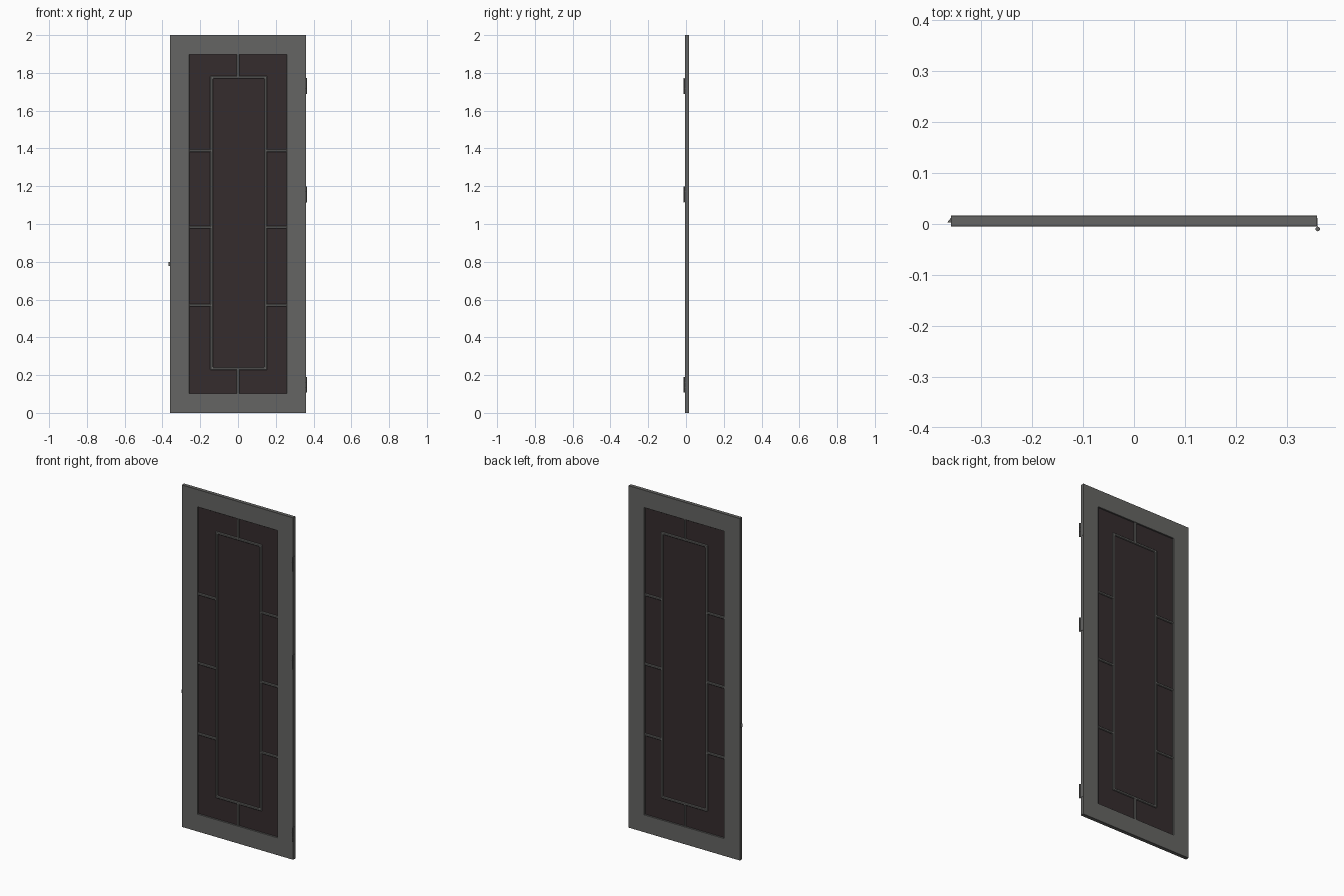
import bpy, bmesh, math

if "Cube" in bpy.data.objects:
    bpy.data.objects.remove(bpy.data.objects["Cube"])

Y0, Y1 = -0.005, 0.0165          # door slab front and back
YM = (Y0 + Y1) / 2


def material(name, color):
    m = bpy.data.materials.new(name)
    m.diffuse_color = color
    m.use_nodes = True
    m.node_tree.nodes["Principled BSDF"].inputs["Base Color"].default_value = m.diffuse_color
    return m


METAL = material("dark_grey_metal", (0.13, 0.13, 0.125, 1))
GLASS = material("dark_brown_panel", (0.035, 0.025, 0.027, 1))


def finish(name, bm, mat, bevel=0.0):
    bmesh.ops.recalc_face_normals(bm, faces=bm.faces)
    me = bpy.data.meshes.new(name)
    bm.to_mesh(me)
    bm.free()
    me.materials.append(mat)
    ob = bpy.data.objects.new(name, me)
    bpy.context.collection.objects.link(ob)
    if bevel:
        b = ob.modifiers.new("bevel", 'BEVEL')
        b.width, b.segments = bevel, 1
    return ob


def box(name, x0, x1, y0, y1, z0, z1, mat=METAL, bevel=0.0):
    bm = bmesh.new()
    bmesh.ops.create_cube(bm, size=1)
    for v in bm.verts:
        v.co = ((x0 + x1) / 2 + v.co.x * (x1 - x0),
                (y0 + y1) / 2 + v.co.y * (y1 - y0),
                (z0 + z1) / 2 + v.co.z * (z1 - z0))
    return finish(name, bm, mat, bevel)


def ring(name, x0, x1, z0, z1, w, y0, y1, bevel):
    """Rectangular frame with mitred corners, width w inwards."""
    bm = bmesh.new()
    loops = []
    for i, y in ((0, y0), (w, y0), (w, y1), (0, y1)):
        pts = ((x0 + i, z0 + i), (x1 - i, z0 + i), (x1 - i, z1 - i), (x0 + i, z1 - i))
        loops.append([bm.verts.new((x, y, z)) for x, z in pts])
    for a in range(4):
        p, q = loops[a], loops[(a + 1) % 4]
        for k in range(4):
            n = (k + 1) % 4
            bm.faces.new((p[k], p[n], q[n], q[k]))
    return finish(name, bm, METAL, bevel)


# Outer frame and recessed panel
ring("door_frame", -0.36, 0.36, 0, 2, 0.102, Y0, Y1, 0.0006)
box("panel", -0.262, 0.262, YM - 0.002, YM + 0.002, 0.096, 1.904, GLASS)

# Inner decorative rectangle
B0, B1 = YM - 0.008, YM + 0.008
ring("inner_trim", -0.147, 0.154, 0.226, 1.784, 0.014, B0, B1, 0.003)

# Short bars joining the inner rectangle to the frame
H = 0.007
for i, z in enumerate((0.57, 0.982, 1.388)):
    box(f"left_bar_{i}", -0.26, -0.14, B0, B1, z - H, z + H, METAL, 0.003)
    box(f"right_bar_{i}", 0.147, 0.26, B0, B1, z - H, z + H, METAL, 0.003)
box("bottom_bar", -H, H, B0, B1, 0.098, 0.233, METAL, 0.003)
box("top_bar", -H, H, B0, B1, 1.777, 1.902, METAL, 0.003)

# Hinges: three knuckles on a pin, with a leaf on the door edge
for i, z in enumerate((0.149, 1.157, 1.73)):
    bm = bmesh.new()
    for dz, r, h in ((-0.028, 0.0045, 0.026), (0, 0.0045, 0.026),
                     (0.028, 0.0045, 0.026), (0, 0.003, 0.084)):
        g = bmesh.ops.create_cone(bm, cap_ends=True, segments=16,
                                  radius1=r, radius2=r, depth=h)
        bmesh.ops.translate(bm, verts=g["verts"], vec=(0.361, -0.0098, z + dz))
    ob = finish(f"hinge_knuckles_{i}", bm, METAL)
    for p in ob.data.polygons:
        p.use_smooth = abs(p.normal.z) < 0.5
    box(f"hinge_leaf_{i}", 0.3592, 0.3608, -0.0098, 0.012, z - 0.041, z + 0.041)

# Wedge-shaped latch bolt on the left edge
bm = bmesh.new()
prof = ((-0.352, 0.003), (-0.367, 0.003), (-0.357, 0.0155), (-0.352, 0.0155))
f = bm.faces.new([bm.verts.new((x, y, 0.777)) for x, y in prof])
e = bmesh.ops.extrude_face_region(bm, geom=[f])
bmesh.ops.translate(bm, vec=(0, 0, 0.022),
                    verts=[v for v in e["geom"] if isinstance(v, bmesh.types.BMVert)])
finish("latch_bolt", bm, METAL)
